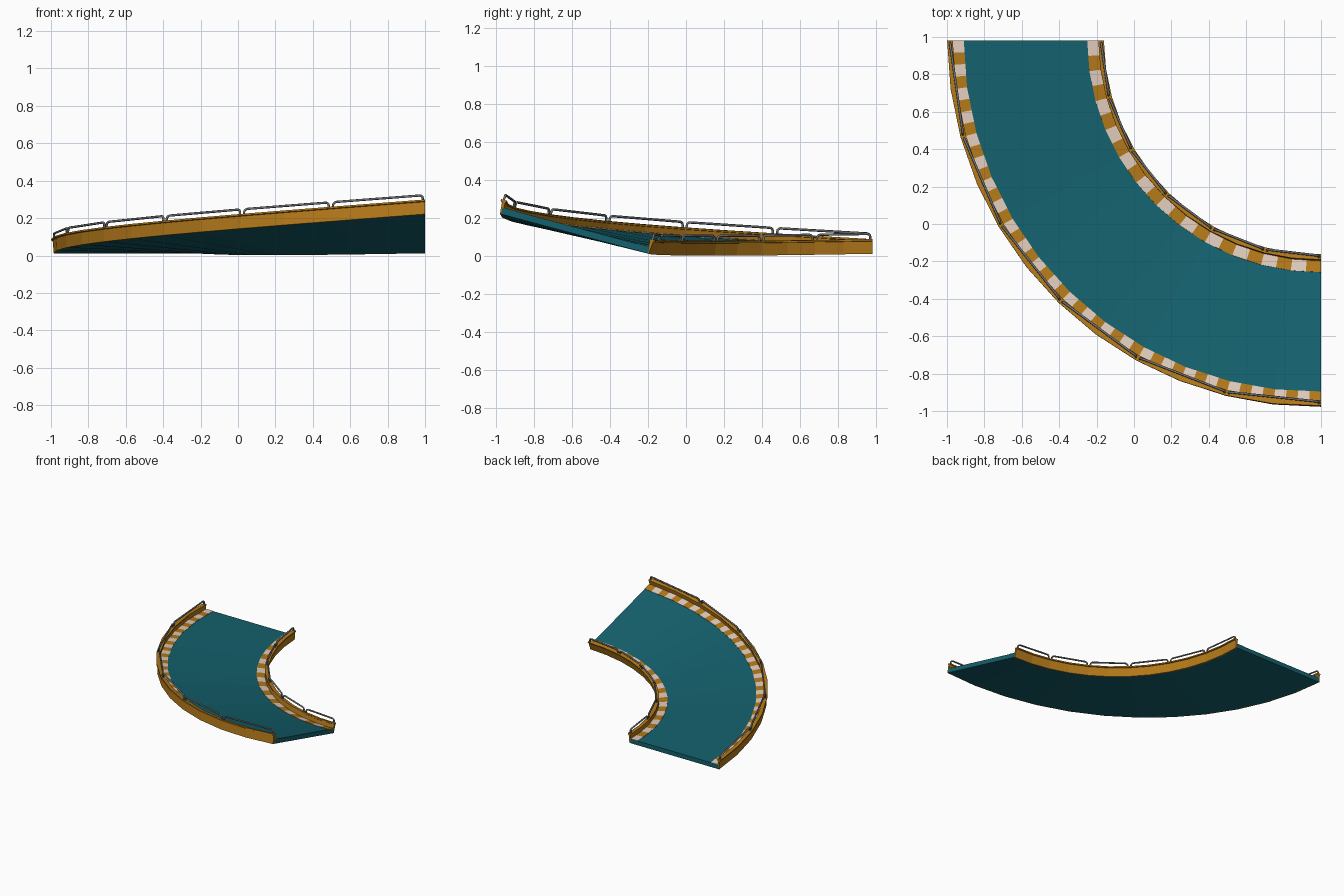
import bpy, bmesh
from math import sin, cos, pi, radians
from mathutils import Vector

if "Cube" in bpy.data.objects:
    bpy.data.objects.remove(bpy.data.objects["Cube"])

SEG = 12                      # 7.5 degree facets round the quarter turn
R0, CX, CY = 1.175, 1.0, 0.98  # inner bottom edge radius, centre of turn
W = 0.81                      # deck width, profiles mirror about its middle
BANK = radians(15)


def material(name, rgb):
    m = bpy.data.materials.new(name)
    m.diffuse_color = (*rgb, 1)
    m.use_nodes = True
    m.node_tree.nodes["Principled BSDF"].inputs["Base Color"].default_value = m.diffuse_color
    return m


TEAL = material("teal", (0.007, 0.12, 0.155))
ORANGE = material("orange", (0.45, 0.19, 0.01))
CREAM = material("cream", (0.75, 0.6, 0.5))
STEEL = material("steel", (0.16, 0.17, 0.18))


def station(f, u, v):
    """Point of the banked cross-section at fraction f of the turn."""
    a, b = f * pi / 2, f * BANK
    r = R0 + u * cos(b) - v * sin(b)
    z = 0.012 + u * sin(b) + v * cos(b) - 0.01 * sin(2 * a)
    return Vector((CX - r * cos(a), CY - r * sin(a), z))


def point(f, u, v):
    """Same, but lying on the straight facets between stations."""
    i = min(int(f * SEG + 1e-6), SEG - 1)
    return station(i / SEG, u, v).lerp(station((i + 1) / SEG, u, v), f * SEG - i)


def sweep(name, profile, steps, mats):
    """Closed profile swept round the turn, materials alternating per step."""
    bm = bmesh.new()
    rings = [[bm.verts.new(point(k / steps, u, v)) for u, v in profile]
             for k in range(steps + 1)]
    n = len(profile)
    for k in range(steps):
        for j in range(n):
            f = bm.faces.new((rings[k][j], rings[k][(j + 1) % n],
                              rings[k + 1][(j + 1) % n], rings[k + 1][j]))
            f.material_index = k % len(mats)
    bm.faces.new(rings[0])
    bm.faces.new(rings[-1]).material_index = (steps - 1) % len(mats)
    bmesh.ops.recalc_face_normals(bm, faces=bm.faces)
    me = bpy.data.meshes.new(name)
    bm.to_mesh(me)
    bm.free()
    for m in mats:
        me.materials.append(m)
    ob = bpy.data.objects.new(name, me)
    bpy.context.collection.objects.link(ob)


def mirrored(profile):
    return [(W - u, v) for u, v in profile]


def railing(name, u):
    """Six straight hoops with rounded shoulders standing on the wall."""
    cu = bpy.data.curves.new(name, 'CURVE')
    cu.dimensions = '3D'
    cu.bevel_depth = 0.0065
    cu.bevel_resolution = 1
    cu.use_fill_caps = True
    low, high, bend = 0.07, 0.105, 0.018
    for k in range(6):
        fa, fb = k / 6, (k + 1) / 6
        gap = 0.012 / (R0 + u)
        a0, b0 = station(fa + gap * 0.64, u, low), station(fb - gap * 0.64, u, low)
        a1, b1 = station(fa + gap * 0.64, u, high), station(fb - gap * 0.64, u, high)
        d = (b1 - a1).normalized()

        def shoulder(base, top, along):
            up = (top - base).normalized()
            c = top - up * bend + along * bend
            return [base] + [c - along * bend * cos(t) + up * bend * sin(t)
                             for t in (0, pi / 6, pi / 3, pi / 2)]

        pts = shoulder(a0, a1, d) + shoulder(b0, b1, -d)[::-1]
        s = cu.splines.new('POLY')
        s.points.add(len(pts) - 1)
        for p, co in zip(s.points, pts):
            p.co = (*co, 1)
    cu.materials.append(STEEL)
    ob = bpy.data.objects.new(name, cu)
    bpy.context.collection.objects.link(ob)


# Road deck
sweep("road_deck", [(0.005, 0), (W - 0.005, 0), (W - 0.005, 0.035), (0.005, 0.035)],
      SEG, [TEAL])

# Side walls with a small top lip
wall = [(0, 0), (-0.006, 0.066), (-0.014, 0.068), (-0.014, 0.077),
        (0.016, 0.077), (0.016, 0.068), (0.012, 0.066), (0.012, 0)]
sweep("inner_wall", wall, SEG, [ORANGE])
sweep("outer_wall", mirrored(wall), SEG, [ORANGE])

# Striped kerbs
kerb = [(0.01, 0.03), (0.075, 0.03), (0.075, 0.037), (0.01, 0.037)]
sweep("inner_kerb", kerb, SEG * 2, [CREAM, ORANGE])
sweep("outer_kerb", mirrored(kerb), SEG * 4, [CREAM, ORANGE])

# Guard rails
railing("inner_rail", 0.001)
railing("outer_rail", W - 0.001)
